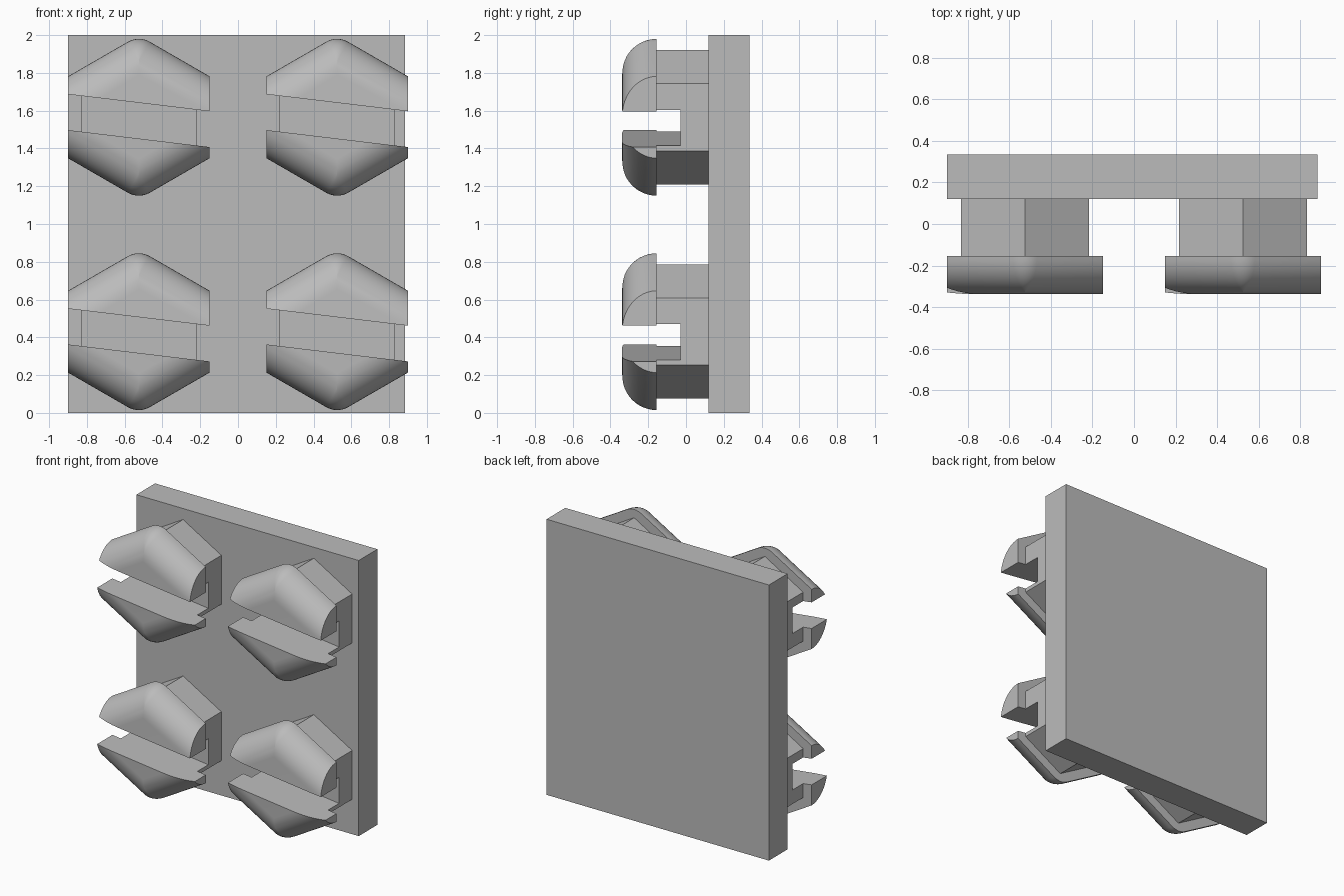
import bpy, bmesh
from math import sin, cos, tan, pi, radians, atan
from mathutils import Matrix

cube = bpy.data.objects.get("Cube")
if cube:
    bpy.data.objects.remove(cube)

grey = bpy.data.materials.new("plain grey")
grey.use_nodes = True
grey.diffuse_color = (0.5, 0.5, 0.5, 1)
grey.node_tree.nodes["Principled BSDF"].inputs["Base Color"].default_value = grey.diffuse_color

HALF = 0.375             # cap half width across flats
BACK, FRONT = -0.155, -0.338
ROUND = 0.116            # rounding of the top and bottom points
C30, T30 = cos(pi / 6), tan(pi / 6)


def make_object(name, bm):
    bmesh.ops.recalc_face_normals(bm, faces=bm.faces)
    mesh = bpy.data.meshes.new(name)
    bm.to_mesh(mesh)
    bm.free()
    mesh.materials.append(grey)
    obj = bpy.data.objects.new(name, mesh)
    bpy.context.collection.objects.link(obj)
    return obj


def box(name, x0, x1, y0, y1, z0, z1):
    bm = bmesh.new()
    size = Matrix.Diagonal((x1 - x0, y1 - y0, z1 - z0, 1))
    place = Matrix.Translation(((x0 + x1) / 2, (y0 + y1) / 2, (z0 + z1) / 2))
    bmesh.ops.create_cube(bm, size=1, matrix=place @ size)
    return make_object(name, bm)


def loft(name, rings):
    """Skin a stack of (y, outline) rings and close both ends."""
    bm = bmesh.new()
    loops = [[bm.verts.new((x, y, z)) for x, z in pts] for y, pts in rings]
    for a, b in zip(loops, loops[1:]):
        for i in range(len(a)):
            j = (i + 1) % len(a)
            bm.faces.new((a[i], a[j], b[j], b[i]))
    bm.faces.new(loops[0])
    bm.faces.new(loops[-1])
    bmesh.ops.remove_doubles(bm, verts=bm.verts, dist=0.0001)
    return make_object(name, bm)


def cap_outline(inset, steps=8):
    """Hexagon with its four slanted sides inset and its points rounded."""
    radius = max(ROUND - inset, 0)
    centre = (HALF - max(ROUND, inset)) / C30
    side = (HALF - inset) / C30 - HALF * T30
    top = [(HALF, side)]
    for i in range(steps + 1):
        a = radians(60 + 60 * i / steps)
        top.append((radius * cos(a), centre + radius * sin(a)))
    top.append((-HALF, side))
    return top + [(-x, -z) for x, z in top]


def hexagon(radius):
    return [(radius * sin(i * pi / 3), radius * cos(i * pi / 3)) for i in range(6)]


def cut_and_shade(obj, cutter):
    mod = obj.modifiers.new("slot", 'BOOLEAN')
    mod.operation = 'DIFFERENCE'
    mod.solver = 'EXACT'
    mod.object = cutter
    bpy.ops.object.select_all(action='DESELECT')
    obj.select_set(True)
    bpy.context.view_layer.objects.active = obj
    bpy.ops.object.modifier_apply(modifier=mod.name)
    bpy.ops.object.shade_smooth_by_angle(angle=radians(40))


# Backing plate
box("backing_plate", -0.9, 0.885, 0.12, 0.335, 0, 2)

# Slightly tilted slot shared by cap and stem
slot = box("slot_cutter", -1, 1, -0.6, -0.03, -0.094, 0.094)
slot.matrix_world = Matrix.Translation((0, 0, -0.018)) @ Matrix.Rotation(atan(0.12), 4, 'Y')
slot.hide_render = True
bpy.context.view_layer.update()

# One slotted cap with quarter-round slanted sides, on a hexagonal stem
depth = BACK - FRONT
arc = [i * pi / 2 / 12 for i in range(13)]
cap = loft("stud_cap", [(BACK - depth * sin(t), cap_outline(depth * (1 - cos(t)))) for t in arc])
stem = loft("stud_stem", [(y, hexagon(0.355)) for y in (BACK, 0.12)])
for part in (cap, stem):
    cut_and_shade(part, slot)
bpy.data.objects.remove(slot)

# Repeat the stud in a two by two grid
for row, z in (("upper", 1.565), ("lower", 0.43)):
    for side, x in (("right", -0.525), ("left", 0.525)):
        for part in (cap, stem):
            copy = bpy.data.objects.new(f"{row}_{side}_{part.name}", part.data)
            copy.location = (x, 0, z)
            bpy.context.collection.objects.link(copy)
for part in (cap, stem):
    bpy.data.objects.remove(part)
